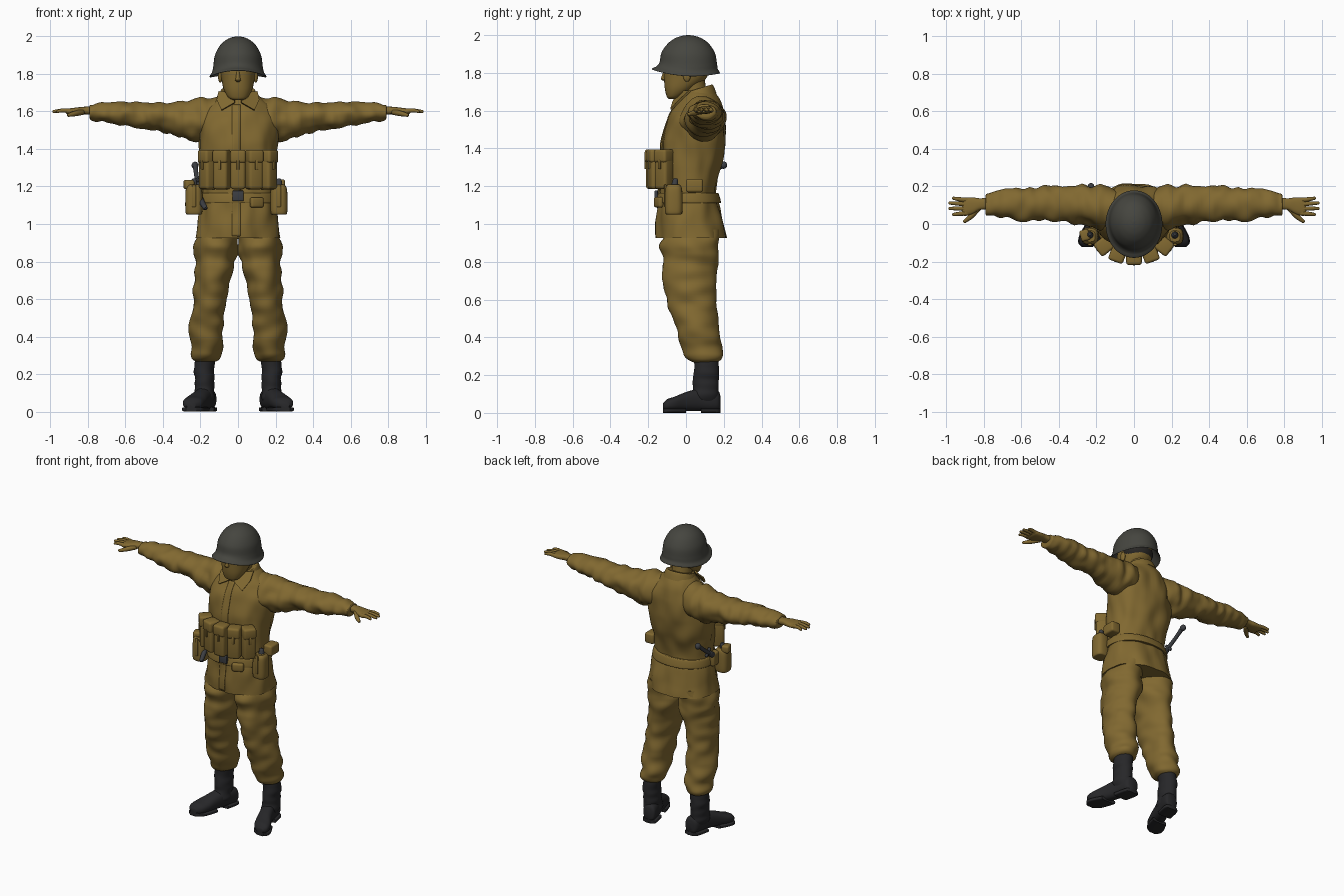
import bpy, bmesh, math
from math import sin, cos, pi, copysign, radians
from mathutils import Vector, Matrix, noise

if "Cube" in bpy.data.objects:
    bpy.data.objects.remove(bpy.data.objects["Cube"])


def material(name, rgb):
    mat = bpy.data.materials.new(name)
    mat.use_nodes = True
    mat.diffuse_color = (*rgb, 1)
    shader = next(n for n in mat.node_tree.nodes if n.type == 'BSDF_PRINCIPLED')
    shader.inputs["Base Color"].default_value = (*rgb, 1)
    shader.inputs["Roughness"].default_value = 0.8
    return mat


OLIVE = material("olive_drab", (.22, .14, .03))
HELMET = material("helmet_grey", (.06, .06, .05))
BLACK = material("boot_black", (.02, .02, .022))
METAL = material("dark_metal", (.045, .048, .055))
HAIR = material("dark_hair", (.022, .02, .018))
SIDES = (("left", 1), ("right", -1))


def finish(name, bm, mat):
    bmesh.ops.recalc_face_normals(bm, faces=bm.faces)
    mesh = bpy.data.meshes.new(name)
    bm.to_mesh(mesh)
    bm.free()
    mesh.materials.append(mat)
    obj = bpy.data.objects.new(name, mesh)
    bpy.context.scene.collection.objects.link(obj)
    bpy.ops.object.select_all(action='DESELECT')
    obj.select_set(True)
    bpy.context.view_layer.objects.active = obj
    bpy.ops.object.shade_smooth_by_angle(angle=radians(45))
    return obj


def skin(name, rings, mat):
    """Join rings of points into a capped tube."""
    bm = bmesh.new()
    loops = [[bm.verts.new(p) for p in ring] for ring in rings]
    n = len(loops[0])
    for a, b in zip(loops, loops[1:]):
        for i in range(n):
            j = (i + 1) % n
            bm.faces.new((a[i], a[j], b[j], b[i]))
    bm.faces.new(loops[0])
    bm.faces.new(loops[-1])
    return finish(name, bm, mat)


def spline(rows, steps):
    """Catmull-Rom interpolation of rows of numbers."""
    last = len(rows) - 1
    for i in range(last):
        quad = zip(rows[max(i - 1, 0)], rows[i], rows[i + 1], rows[min(i + 2, last)])
        quad = list(quad)
        for k in range(steps):
            t = k / steps
            yield [b + t * (c - a + t * (2*a - 5*b + 4*c - d + t * (3*b - a - 3*c + d))) / 2
                   for a, b, c, d in quad]
    yield list(rows[-1])


def loft(name, rows, mat, axis='z', power=2, fold=0, freq=(9, 9, 9), flip=1, bend=None, seg=40):
    """Rows hold: place along axis, two centre values, two radii."""
    rings = []
    for t, a, b, ra, rb in spline(rows, 7):
        ring = []
        for i in range(seg):
            c, s = cos(2 * pi * i / seg), sin(2 * pi * i / seg)
            du = max(ra, .001) * copysign(abs(c) ** (2 / power), c)
            dv = max(rb, .001) * copysign(abs(s) ** (2 / power), s)
            order = {'z': (0, 1, 2), 'x': (2, 0, 1), 'y': (0, 2, 1)}[axis]
            mid = Vector([(a, b, t)[k] for k in order])
            p = Vector([(a + du, b + dv, t)[k] for k in order])
            if fold:
                ripple = noise.noise(Vector([v * f for v, f in zip(p, freq)]))
                p += (p - mid).normalized() * fold * ripple
            if bend:
                p.z += bend(p)
            p.x *= flip
            ring.append(p)
        rings.append(ring)
    return skin(name, rings, mat)


def tube(name, points, radii, mat, seg=14):
    """Round tapered rod with soft ends through the points."""
    rows = list(spline([(*p, r) for p, r in zip(points, radii)], 5))
    head, tail = Vector(rows[0][:3]), Vector(rows[-1][:3])
    d = (tail - head).normalized()
    u = d.cross(Vector((0, 0, 1)) if abs(d.z) < .9 else Vector((0, 1, 0))).normalized()
    v = d.cross(u)
    rows = [(*(head - d * rows[0][3] * .5), rows[0][3] * .5)] + rows
    rows.append((*(tail + d * rows[-1][3] * .5), rows[-1][3] * .5))
    rings = [[Vector(r[:3]) + r[3] * (u * cos(2 * pi * i / seg) + v * sin(2 * pi * i / seg))
              for i in range(seg)] for r in rows]
    return skin(name, rings, mat)


def box(name, loc, size, mat, turn=0, bevel=.012):
    bm = bmesh.new()
    bmesh.ops.create_cube(bm, size=1, matrix=Matrix.Diagonal((*size, 1)))
    bmesh.ops.bevel(bm, geom=bm.edges[:], offset=bevel, segments=3, profile=.5, affect='EDGES')
    bm.transform(Matrix.Translation(loc) @ Matrix.Rotation(radians(turn), 4, 'Z'))
    return finish(name, bm, mat)


def ellipsoid(name, loc, size, mat):
    bm = bmesh.new()
    bmesh.ops.create_uvsphere(bm, u_segments=32, v_segments=18, radius=1,
                              matrix=Matrix.Translation(loc) @ Matrix.Diagonal((*size, 1)))
    return finish(name, bm, mat)


# Jacket body, with a placket pressed onto its front
jacket = loft("jacket", [
    (.925, 0, .028, .232, .182), (1, 0, .02, .217, .175), (1.1, 0, .015, .197, .163),
    (1.15, 0, .01, .19, .15), (1.25, 0, .02, .195, .15), (1.35, 0, .035, .205, .16),
    (1.45, 0, .045, .21, .167), (1.55, 0, .055, .208, .153), (1.62, 0, .065, .175, .123),
    (1.665, 0, .068, .13, .103), (1.7, 0, .065, .088, .085)],
    OLIVE, power=2.2, fold=.016, freq=(14, 14, 7), seg=64)
bm = bmesh.new()
bmesh.ops.create_grid(bm, x_segments=4, y_segments=60, size=.5)
bm.transform(Matrix.Translation((-.01, -.5, 1.285)) @ Matrix.Rotation(pi / 2, 4, 'X')
             @ Matrix.Diagonal((.045, .7, 1, 1)))
placket = finish("jacket_placket", bm, OLIVE)
wrap = placket.modifiers.new("press", 'SHRINKWRAP')
wrap.target, wrap.wrap_method, wrap.offset = jacket, 'PROJECT', .001
wrap.use_project_y = True
placket.modifiers.new("cloth", 'SOLIDIFY').thickness = .008
placket.modifiers["cloth"].offset = 0

# Collar band and its two pointed flaps
loft("collar_band", [(1.66, 0, .062, .11, .1), (1.7, 0, .06, .096, .088),
                     (1.715, 0, .058, .088, .08), (1.712, 0, .055, .078, .07)],
     OLIVE, bend=lambda p: .3 * (p.y - .06))
for side, s in SIDES:
    bm = bmesh.new()
    corners = [(.022, -.034, 1.7), (.1, .03, 1.705), (.11, -.02, 1.66),
               (.085, -.072, 1.605), (.015, -.06, 1.645)]
    bm.faces.new([bm.verts.new((x * s, y, z)) for x, y, z in corners])
    flap = bmesh.ops.extrude_face_region(bm, geom=bm.faces[:])
    for v in flap["geom"]:
        if isinstance(v, bmesh.types.BMVert):
            v.co += Vector((s * .004, -.012, .003))
    finish(side + "_collar_flap", bm, OLIVE)

# Sleeves, hands, trouser legs and boots
foot = [(.183, .157, .055, .02, .03), (.165, .16, .065, .045, .055), (.08, .178, .07, .047, .06),
        (0, .205, .06, .05, .05), (-.06, .23, .048, .057, .038), (-.1, .243, .042, .05, .03),
        (-.123, .25, .034, .024, .015)]


def sole(rows):
    return [(y, x, .012, rx + .004, .012) for y, x, z, rx, rz in rows]


for side, s in SIDES:
    loft(side + "_sleeve", [
        (.07, .08, 1.58, .095, .085), (.18, .09, 1.557, .115, .112), (.26, .1, 1.553, .106, .105),
        (.4, .108, 1.567, .093, .08), (.5, .108, 1.577, .09, .072), (.6, .106, 1.587, .085, .064),
        (.7, .105, 1.593, .076, .053), (.775, .105, 1.598, .066, .044),
        (.79, .105, 1.6, .058, .037), (.792, .105, 1.6, .035, .024)],
        OLIVE, 'x', fold=.018, freq=(20, 9, 14), flip=s)
    loft(side + "_hand", [
        (.76, .11, 1.604, .032, .022), (.82, .106, 1.605, .031, .02), (.86, .098, 1.602, .044, .019),
        (.9, .092, 1.6, .049, .016), (.918, .09, 1.6, .042, .01)], OLIVE, 'x', 2.5, flip=s, seg=24)
    for finger, y, tip, end in (("little", .127, .138, .965), ("ring", .105, .112, .985),
                                ("middle", .082, .083, .985), ("index", .058, .05, .965)):
        tube(f"{side}_{finger}_finger", [(s * .885, y, 1.601), (s * .935, (y + tip) / 2, 1.605),
                                         (s * end, tip, 1.599)], (.013, .011, .008), OLIVE)
    tube(side + "_thumb", [(s * .83, .085, 1.597), (s * .87, .04, 1.588), (s * .905, .012, 1.58)],
         (.016, .014, .009), OLIVE)
    loft(side + "_trouser_leg", [
        (.97, .11, .03, .1, .14), (.88, .115, .025, .114, .152), (.8, .12, .02, .105, .148),
        (.7, .132, .02, .099, .138), (.6, .145, .03, .092, .128), (.5, .155, .047, .088, .118),
        (.4, .165, .07, .09, .113), (.33, .17, .095, .084, .1), (.285, .172, .1, .07, .086),
        (.268, .172, .102, .05, .062)],
        OLIVE, fold=.024, freq=(9, 8, 13), flip=s)
    loft(side + "_boot_shaft", [
        (.3, .172, .105, .05, .06), (.22, .18, .107, .055, .068), (.14, .178, .105, .051, .068),
        (.08, .176, .1, .05, .072), (.05, .176, .1, .04, .06)],
        BLACK, fold=.008, freq=(8, 8, 25), flip=s)
    loft(side + "_boot_foot", foot, BLACK, 'y', 2.4, flip=s)
    loft(side + "_boot_heel", sole(foot[:3]), BLACK, 'y', 5, flip=s)
    loft(side + "_boot_sole", sole(foot[3:]), BLACK, 'y', 5, flip=s)

# Head, neck and hair
tube("neck", [(0, .06, 1.62), (0, .045, 1.7), (0, .03, 1.78)], (.07, .064, .066), OLIVE, 28)
loft("head", [
    (1.662, 0, -.07, .028, .022), (1.675, 0, -.062, .052, .04), (1.715, 0, -.035, .075, .077),
    (1.77, 0, -.005, .088, .111), (1.83, 0, .005, .094, .12), (1.89, 0, .01, .085, .105)],
    OLIVE, power=2.2)
tube("nose", [(0, -.11, 1.815), (0, -.117, 1.785), (0, -.119, 1.766)], (.008, .011, .015), OLIVE)
ellipsoid("hair", (0, .035, 1.82), (.097, .092, .066), HAIR)
for side, s in SIDES:
    ellipsoid(side + "_ear", (s * .094, .005, 1.785), (.012, .02, .032), OLIVE)

# Helmet shell: inner liner, flared brim, dome
loft("helmet", [
    (1.9, 0, .01, .07, .09), (1.84, 0, .01, .112, .13), (1.795, 0, .003, .14, .165),
    (1.783, 0, 0, .15, .178), (1.79, 0, 0, .15, .178), (1.81, 0, .006, .138, .162),
    (1.84, 0, .012, .132, .152), (1.9, 0, .012, .123, .142), (1.95, 0, .012, .097, .113),
    (1.98, 0, .012, .065, .076), (1.995, 0, .012, .033, .038), (2, 0, .012, .004, .004)],
    HELMET, seg=56,
    bend=lambda p: min(1, max(0, (1.95 - p.z) / .15)) * (.75 * p.y ** 2 - .055 * p.y))

# Belt, buckle and chest pouches
loft("belt", [(1.112, 0, .014, .196, .16), (1.115, 0, .014, .207, .171),
              (1.16, 0, .012, .201, .161), (1.165, 0, .012, .19, .15)], OLIVE, power=2.2, seg=64)
box("belt_buckle", (0, -.158, 1.15), (.06, .018, .055), METAL, bevel=.005)
for i, (x, y, turn) in enumerate([(-.158, -.115, -52), (-.085, -.157, -20), (0, -.172, 0),
                                  (.085, -.157, 20), (.158, -.115, 52)]):
    out = Vector((sin(radians(turn)), -cos(radians(turn)), 0))
    spot = Vector((x, y, 1.285))
    box(f"ammo_pouch_{i}", spot, (.08, .08, .2), OLIVE, turn, .016)
    box(f"ammo_pouch_flap_{i}", spot + out * .004 + Vector((0, 0, .075)), (.083, .085, .07),
        OLIVE, turn, .014)
    box(f"ammo_pouch_tab_{i}", spot + out * .042 + Vector((0, 0, .03)), (.016, .012, .05),
        OLIVE, turn, .004)
box("small_front_pouch", (.1, -.145, 1.115), (.075, .03, .055), OLIVE, 25)

# Hip gear on both sides
for side, s in SIDES:
    x = .218 if s > 0 else .235
    loft(side + "_hip_pouch", [
        (1.05, x, -.065, .03, .03), (1.06, x, -.065, .044, .045), (1.13, x, -.065, .046, .047),
        (1.19, x, -.065, .042, .043), (1.21, x, -.065, .028, .03)], OLIVE, power=2.8, flip=s, seg=28)
    tube(side + "_hip_pouch_cap", [(s * x, -.06, 1.2), (s * x, -.055, 1.235)], (.02, .014), METAL)
    box(side + "_hip_pouch_strap", (s * x, -.11, 1.15), (.022, .012, .12), OLIVE, bevel=.005)
box("left_side_case", (.218, .045, 1.203), (.065, .09, .07), OLIVE)
box("right_side_flap", (-.262, -.06, 1.21), (.05, .06, .05), OLIVE, 15)

# Sheathed blade slung on the right hip, handle pointing back and up
tube("blade_sheath", [(-.175, -.145, 1.085), (-.208, -.03, 1.15), (-.213, .06, 1.21)],
     (.013, .018, .018), METAL)
tube("blade_handle", [(-.213, .06, 1.21), (-.222, .13, 1.262), (-.228, .19, 1.31)],
     (.014, .012, .014), METAL)
ellipsoid("blade_pommel", (-.229, .198, 1.312), (.018, .02, .02), METAL)
tube("blade_guard", [(-.216, .055, 1.24), (-.216, .092, 1.2)], (.01, .01), METAL)
box("blade_frog", (-.208, -.005, 1.15), (.045, .07, .09), OLIVE)
